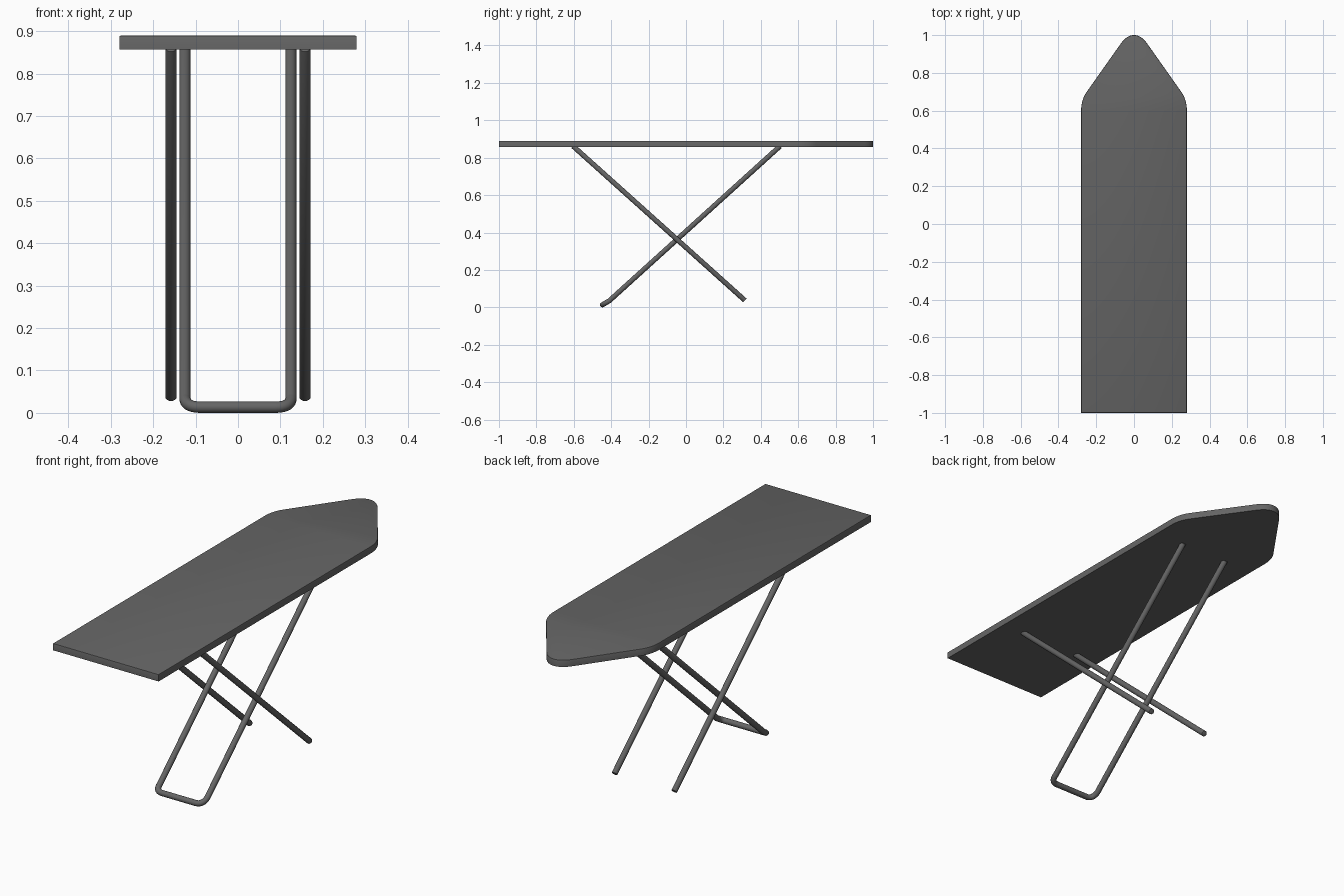
import bpy, bmesh
from mathutils import Vector

if "Cube" in bpy.data.objects:
    bpy.data.objects.remove(bpy.data.objects["Cube"])

grey = bpy.data.materials.new("dark grey")
grey.diffuse_color = (0.13, 0.13, 0.13, 1)
grey.use_nodes = True
grey.node_tree.nodes["Principled BSDF"].inputs["Base Color"].default_value = grey.diffuse_color


def arc(a, c, b, n=8):
    """Quadratic curve from a to b, pulled towards c."""
    a, b, c = Vector(a), Vector(b), Vector(c)
    return [a * (1 - t) ** 2 + c * 2 * t * (1 - t) + b * t * t
            for t in (i / n for i in range(n + 1))]


def finish(obj, angle):
    obj.data.materials.clear()
    obj.data.materials.append(grey)
    bpy.ops.object.select_all(action='DESELECT')
    obj.select_set(True)
    bpy.context.view_layer.objects.active = obj
    bpy.ops.object.shade_smooth_by_angle(angle=angle)


def tube(name, pts, radius=0.0135, sides=16):
    """Round tube swept along pts, closed at both ends."""
    pts = [Vector(p) for p in pts]
    bm = bmesh.new()
    rings, normal = [], None
    for i, p in enumerate(pts):
        d = (pts[min(i + 1, len(pts) - 1)] - pts[max(i - 1, 0)]).normalized()
        ref = normal if normal else Vector((1, 0, 0))
        normal = (ref - d * ref.dot(d)).normalized()
        side = d.cross(normal)
        ring = []
        for k in range(sides):
            v = Vector((1, 0, 0))
            from math import cos, sin, tau
            v = normal * cos(tau * k / sides) + side * sin(tau * k / sides)
            ring.append(bm.verts.new(p + v * radius))
        rings.append(ring)
    for r0, r1 in zip(rings, rings[1:]):
        for k in range(sides):
            j = (k + 1) % sides
            bm.faces.new((r0[k], r0[j], r1[j], r1[k]))
    caps = [bm.faces.new(rings[0][::-1]), bm.faces.new(rings[-1])]
    bmesh.ops.bevel(bm, geom=[e for f in caps for e in f.edges], offset=0.002,
                    segments=2, affect='EDGES', profile=0.5)
    bmesh.ops.recalc_face_normals(bm, faces=bm.faces)
    me = bpy.data.meshes.new(name)
    bm.to_mesh(me)
    bm.free()
    obj = bpy.data.objects.new(name, me)
    bpy.context.collection.objects.link(obj)
    finish(obj, 0.7)


# Board: tapered outline, extruded, with a softened top edge
Z0, Z1 = 0.857, 0.89
half = [Vector((0.28, -1, 0))]
half += arc((0.28, 0.60, 0), (0.28, 0.658, 0), (0.25, 0.70, 0))
half += arc((0.07, 0.955, 0), (0.038, 1, 0), (0, 1, 0))
outline = half + [Vector((-p.x, p.y, 0)) for p in reversed(half[:-1])]
bm = bmesh.new()
bottom = bm.faces.new([bm.verts.new((p.x, p.y, Z0)) for p in outline])
ext = bmesh.ops.extrude_face_region(bm, geom=[bottom], use_keep_orig=True)
top = [v for v in ext["geom"] if isinstance(v, bmesh.types.BMVert)]
bmesh.ops.translate(bm, verts=top, vec=(0, 0, Z1 - Z0))
bmesh.ops.recalc_face_normals(bm, faces=bm.faces)
edges = [e for e in bm.edges if all(v.co.z > Z1 - 1e-4 for v in e.verts)]
bmesh.ops.bevel(bm, geom=edges, offset=0.004, segments=2, affect='EDGES', profile=0.5)
me = bpy.data.meshes.new("board")
bm.to_mesh(me)
bm.free()
board = bpy.data.objects.new("board", me)
bpy.context.collection.objects.link(board)
finish(board, 0.5)

# U-shaped inner leg with a rounded foot bar
side = [Vector((0.125, 0.503, 0.862))]
side += arc((0.125, -0.41, 0.035), (0.125, -0.447, 0.0135), (0.088, -0.447, 0.0135), 10)
tube("inner_leg", side + [Vector((-p.x, p.y, p.z)) for p in reversed(side)])

# Two straight outer legs
for label, x in (("left", -0.158), ("right", 0.158)):
    tube("outer_leg_" + label, [(x, -0.604, 0.862), (x, 0.315, 0.037)])
